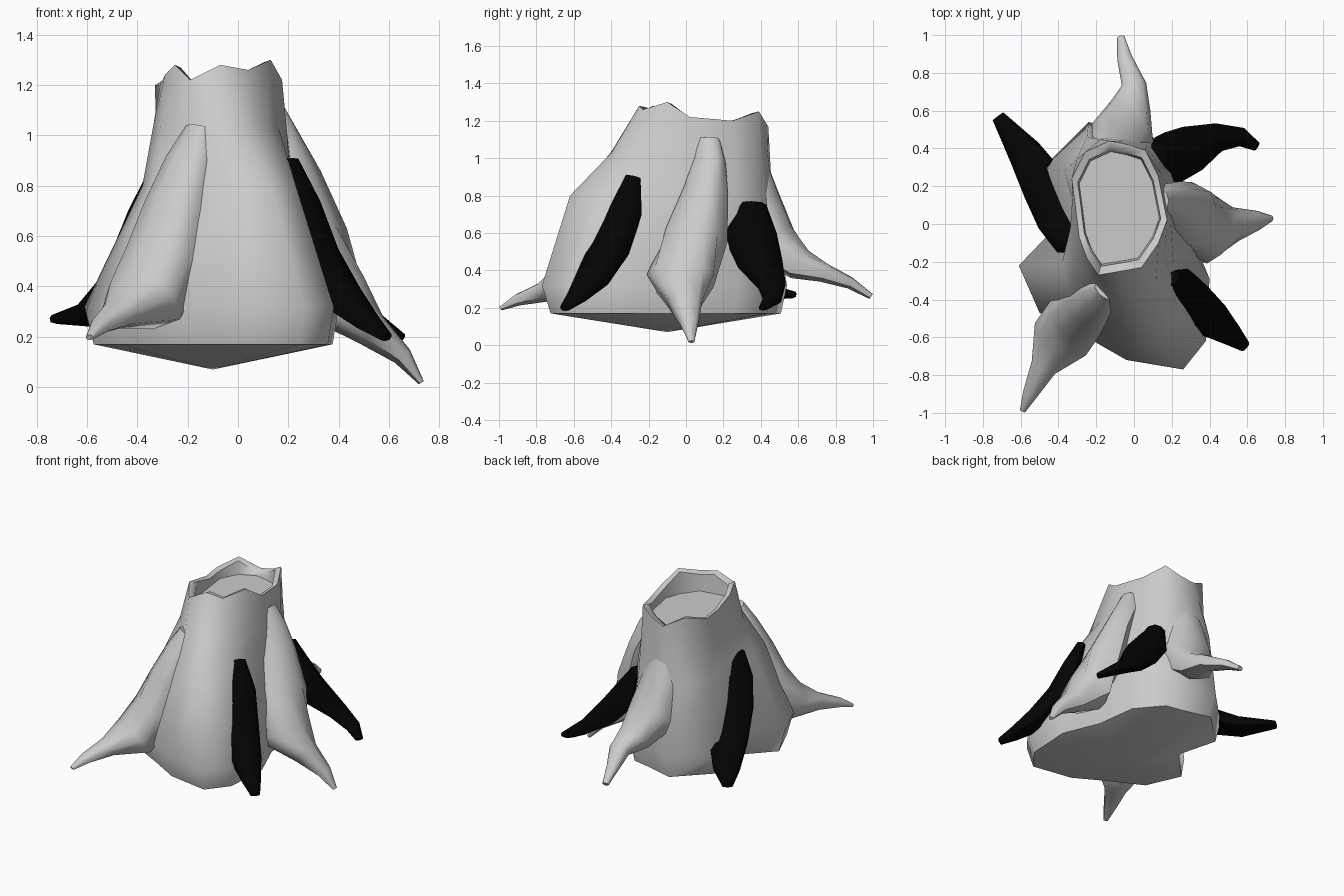
import bpy
import bmesh
import math
from mathutils import Vector

default_cube = bpy.data.objects.get("Cube")
if default_cube:
    bpy.data.objects.remove(default_cube, do_unlink=True)


def make_material(name, colour):
    material = bpy.data.materials.new(name)
    material.use_nodes = True
    material.diffuse_color = colour
    shader = next(n for n in material.node_tree.nodes if n.type == "BSDF_PRINCIPLED")
    shader.inputs["Base Color"].default_value = colour
    shader.inputs["Roughness"].default_value = 0.8
    return material


pale_wood = make_material("pale grey wood", (0.6, 0.6, 0.6, 1))
black_wood = make_material("black wood", (0.001, 0.001, 0.001, 1))


def loft(name, rings, material, start_cap, end_cap):
    """Skin a list of closed rings; each cap fans out to a given point."""
    bm = bmesh.new()
    loops = [[bm.verts.new(p) for p in ring] for ring in rings]
    count = len(loops[0])
    for low, high in zip(loops, loops[1:]):
        for i in range(count):
            j = (i + 1) % count
            bm.faces.new((low[i], low[j], high[j], high[i]))
    for loop, tip in ((loops[0], start_cap), (loops[-1], end_cap)):
        centre = bm.verts.new(tip)
        for i in range(count):
            bm.faces.new((loop[i], loop[(i + 1) % count], centre))
    bmesh.ops.recalc_face_normals(bm, faces=bm.faces)
    mesh = bpy.data.meshes.new(name)
    bm.to_mesh(mesh)
    bm.free()
    mesh.materials.append(material)
    obj = bpy.data.objects.new(name, mesh)
    bpy.context.collection.objects.link(obj)
    bpy.ops.object.select_all(action="DESELECT")
    obj.select_set(True)
    bpy.context.view_layer.objects.active = obj
    bpy.ops.object.shade_smooth_by_angle(angle=math.radians(60))
    return obj


def root(name, material, path, crest=0.6, belly=0.7, sides=8):
    """Tapering root with a boxy underside: path entries are x, y, z, half width."""
    points = [Vector(p[:3]) for p in path]
    rings = []
    for i, p in enumerate(points):
        along = points[min(i + 1, len(points) - 1)] - points[max(i - 1, 0)]
        along.normalize()
        side = along.cross(Vector((0, 0, 1))).normalized()
        out = side.cross(along)
        width = path[i][3]
        ring = []
        for k in range(sides):
            across, lift = math.cos(math.tau * k / sides), math.sin(math.tau * k / sides)
            if lift < 0:
                across *= 1.3
            lift *= crest if lift > 0 else belly
            ring.append(p + side * width * across + out * width * lift)
        rings.append(ring)
    return loft(name, rings, material, points[0], points[-1])


# Stump body: flared foot, shoulder, neck, jagged rim and sunken top
foot = [(.29, -.02), (.25, .28), (.1, .46), (-.05, .49), (-.24, .54), (-.48, .3), (-.4, 0),
        (-.61, -.22), (-.5, -.47), (-.25, -.6), (-.04, -.72), (.26, -.77), (.38, -.62), (.4, -.29)]
shoulder = [(.22, .02), (.18, .27), (.07, .42), (-.08, .46), (-.25, .46), (-.37, .28), (-.32, 0),
            (-.38, -.2), (-.34, -.38), (-.2, -.45), (-.03, -.6), (.13, -.62), (.23, -.45), (.21, -.22)]
rim = [Vector(p) for p in (
    (.175, .02, 1.22), (.13, .25, 1.2), (.06, .39, 1.25), (-.03, .42, 1.2), (-.13, .44, 1.17),
    (-.26, .38, 1.24), (-.33, .24, 1.2), (-.31, .09, 1.2), (-.29, -.07, 1.24), (-.25, -.18, 1.28),
    (-.19, -.27, 1.22), (-.07, -.25, 1.28), (.04, -.23, 1.26), (.13, -.1, 1.3))]
top_centre = Vector((-.08, .085, 1.14))


def shrunk(scale, drop):
    return [Vector((*top_centre.lerp(p, scale).xy, p.z - drop)) for p in rim]


wide_ring = [Vector((x, y, .32)) for x, y in foot]
base_ring = [Vector((x * .94, y * .94, .17)) for x, y in foot]
shoulder_ring = [Vector((x, y, .8)) for x, y in shoulder]
neck_ring = [Vector((*s.lerp(r, .6).xy, 1.03)) for s, r in zip(shoulder_ring, rim)]
floor_ring = [Vector((*p.xy, top_centre.z)) for p in shrunk(.84, 0)]
loft("stump_body", [base_ring, wide_ring, shoulder_ring, neck_ring, rim, shrunk(.87, .01), floor_ring],
     pale_wood, (-.1, -.1, .07), top_centre)

# Pale roots: wide fins with a deep underside
root("front_pale_root", pale_wood,
     [(-.16, -.35, 1.03, .06), (-.2, -.39, .9, .11), (-.26, -.45, .72, .14), (-.32, -.51, .52, .16),
      (-.39, -.61, .36, .16), (-.48, -.76, .3, .07), (-.55, -.9, .25, .04), (-.59, -.99, .2, .015)],
     belly=1)
root("side_pale_root", pale_wood,
     [(.15, .12, 1.1, .06), (.19, .12, 1, .085), (.24, .09, .84, .12), (.31, .03, .6, .17),
      (.41, -.03, .38, .18), (.54, 0, .24, .09), (.66, .02, .13, .05), (.73, .03, .02, .015)],
     belly=1)
root("back_pale_root", pale_wood,
     [(-.1, .36, 1.02, .09), (-.09, .41, .8, .14), (-.06, .48, .58, .17),
      (-.02, .62, .45, .11), (0, .74, .4, .065), (-.05, .88, .34, .04), (-.07, .99, .265, .02)],
     belly=1)

# Black roots: slimmer, lying against the stump
root("front_black_root", black_wood,
     [(.2, -.29, .9, .05), (.24, -.34, .72, .11), (.31, -.42, .52, .12),
      (.42, -.51, .36, .1), (.52, -.59, .26, .06), (.59, -.65, .2, .03)])
root("back_black_root", black_wood,
     [(.13, .35, .75, .08), (.2, .35, .6, .14), (.31, .4, .46, .125),
      (.45, .46, .33, .075), (.57, .46, .25, .05), (.65, .41, .2, .025)])
root("side_black_root", black_wood,
     [(-.31, -.09, .86, .06), (-.34, -.06, .7, .11), (-.38, .04, .53, .14),
      (-.47, .2, .39, .125), (-.58, .38, .3, .09), (-.72, .57, .275, .035)], crest=.45)
